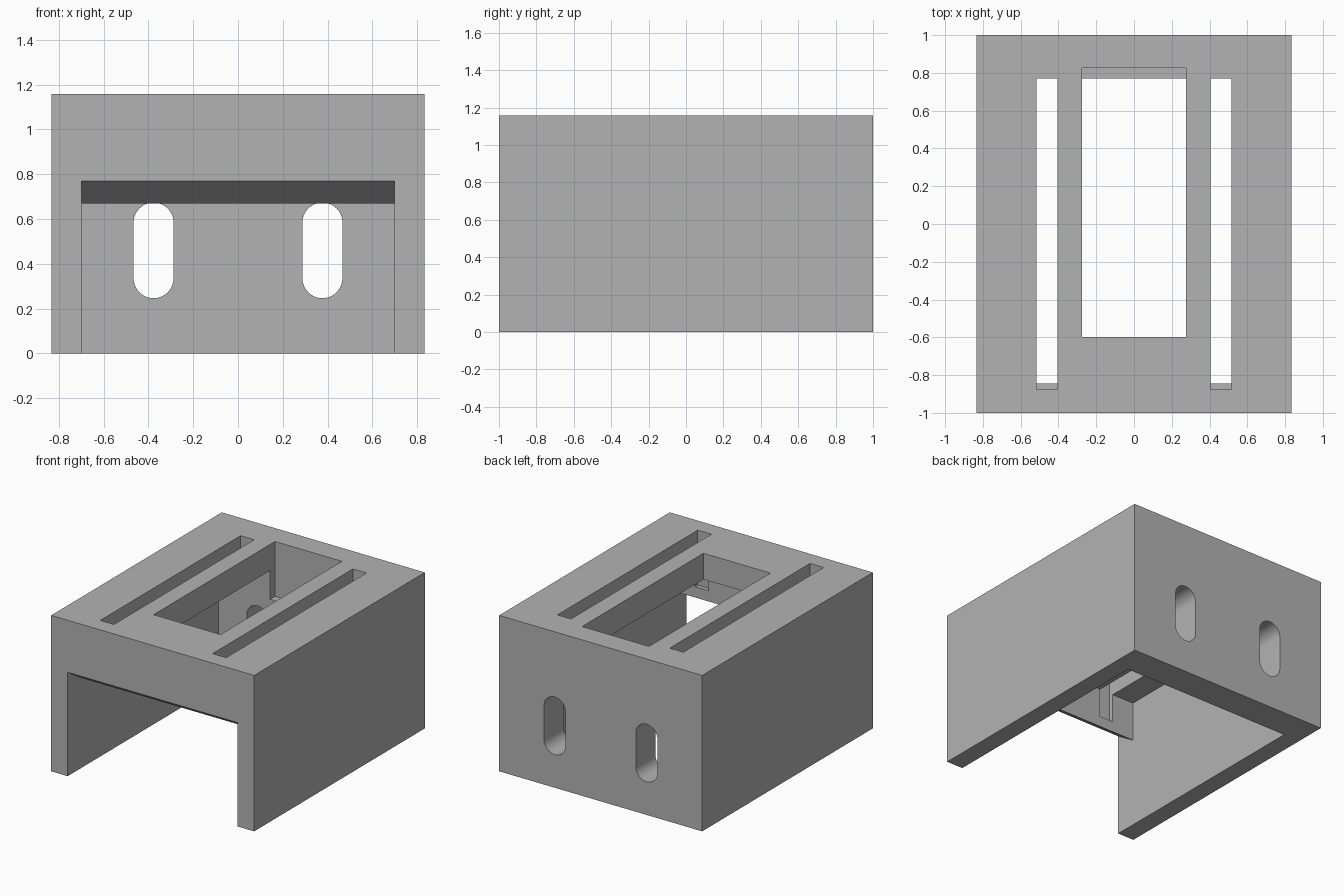
import bpy
import math

cube = bpy.data.objects.get("Cube")
if cube:
    bpy.data.objects.remove(cube, do_unlink=True)

grey = bpy.data.materials.new("plain_grey")
grey.use_nodes = True
grey.diffuse_color = (0.45, 0.45, 0.45, 1)
grey.node_tree.nodes["Principled BSDF"].inputs["Base Color"].default_value = (0.45, 0.45, 0.45, 1)


def prism(name, profile, place, start, end):
    """Extrude a closed 2D profile; place(u, v, w) maps it into space."""
    n = len(profile)
    verts = [place(u, v, w) for w in (start, end) for u, v in profile]
    faces = [list(range(n))[::-1], list(range(n, 2 * n))]
    faces += [(i, (i + 1) % n, (i + 1) % n + n, i + n) for i in range(n)]
    mesh = bpy.data.meshes.new(name)
    mesh.from_pydata(verts, [], faces)
    mesh.materials.append(grey)
    obj = bpy.data.objects.new(name, mesh)
    bpy.context.collection.objects.link(obj)
    # make normals point outward
    bpy.context.view_layer.objects.active = obj
    obj.select_set(True)
    bpy.ops.object.mode_set(mode='EDIT')
    bpy.ops.mesh.select_all(action='SELECT')
    bpy.ops.mesh.normals_make_consistent(inside=False)
    bpy.ops.object.mode_set(mode='OBJECT')
    obj.select_set(False)
    return obj


def along_x(u, v, w):
    return (w, u, v)


def along_y(u, v, w):
    return (u, w, v)


def along_z(u, v, w):
    return (u, v, w)


def rect(u0, u1, v0, v1):
    return [(u0, v0), (u1, v0), (u1, v1), (u0, v1)]


def capsule(cx, z0, z1, r, steps=24):
    """Upright slot outline with round ends."""
    points = []
    for cz, turn in ((z1 - r, 0), (z0 + r, math.pi)):
        for i in range(steps + 1):
            a = turn + math.pi * i / steps
            points.append((cx + r * math.cos(a), cz + r * math.sin(a)))
    return points


# Outer block
housing = prism("housing", rect(-0.833, 0.833, -1, 1), along_z, 0, 1.157)

# Underside cavity: open front, sloped front lip, raised ceiling
cavity = [(-1.1, -0.1), (-1.1, 0.77), (-1, 0.77), (-0.844, 0.67),
          (-0.844, 0.963), (0.769, 0.963), (0.769, -0.1)]
cutters = [prism("cavity_cutter", cavity, along_x, -0.698, 0.698)]

# Central window in the top, notched into the back wall
cutters.append(prism("window_cutter", rect(-0.275, 0.275, -0.597, 0.826), along_z, 0.75, 1.3))

# Paired narrow top slots and round-ended back slots
for side in (-1, 1):
    x0, x1 = sorted((side * 0.405, side * 0.517))
    cutters.append(prism("top_slot_cutter", rect(x0, x1, -0.876, 0.769), along_z, 0.75, 1.3))
    cutters.append(prism("back_slot_cutter", capsule(side * 0.377, 0.246, 0.673, 0.089),
                         along_y, 0.6, 1.2))

# Cut, bake the result, and drop the cutters
for cutter in cutters:
    mod = housing.modifiers.new("cut", 'BOOLEAN')
    mod.operation = 'DIFFERENCE'
    mod.solver = 'EXACT'
    mod.object = cutter
bpy.context.view_layer.update()
result = bpy.data.meshes.new_from_object(housing.evaluated_get(bpy.context.evaluated_depsgraph_get()))
housing.modifiers.clear()
housing.data = result
for cutter in cutters:
    bpy.data.objects.remove(cutter, do_unlink=True)

# Smooth the round slot ends only
bpy.context.view_layer.objects.active = housing
housing.select_set(True)
bpy.ops.object.shade_smooth_by_angle(angle=math.radians(30))
